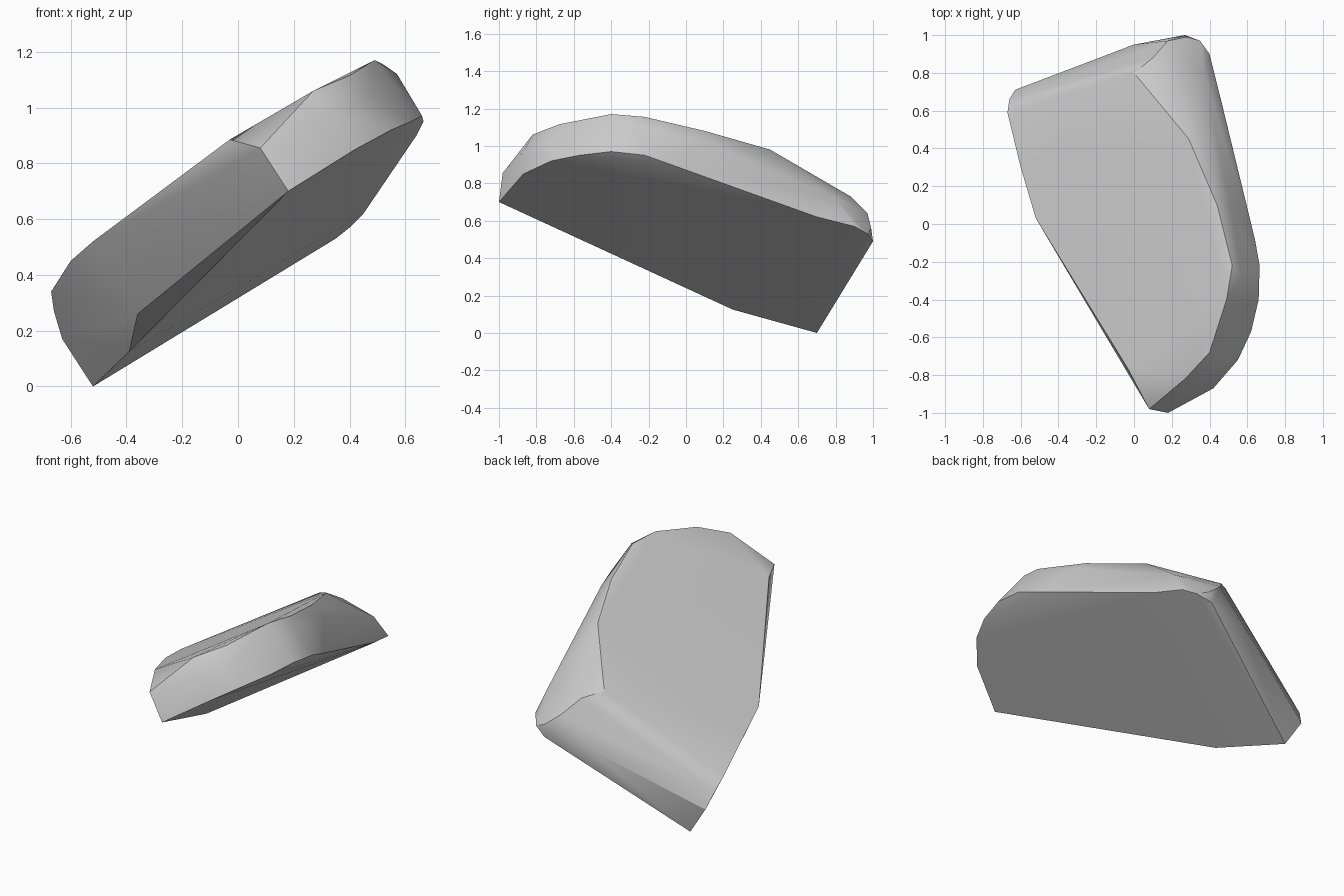
import bpy
import bmesh
import math

# Remove the default object only
default_object = bpy.data.objects.get("Cube")
if default_object:
    bpy.data.objects.remove(default_object, do_unlink=True)


def make_material(name, colour):
    material = bpy.data.materials.new(name)
    material.use_nodes = True
    material.diffuse_color = colour
    shader = material.node_tree.nodes["Principled BSDF"]
    shader.inputs["Base Color"].default_value = colour
    return material


def convex_solid(name, profiles, material, smooth_angle):
    """Wrap a closed convex skin around a stack of profile curves."""
    mesh = bpy.data.meshes.new(name)
    solid = bmesh.new()
    for profile in profiles:
        for point in profile:
            solid.verts.new(point)

    # Skin the profiles and drop any points left inside
    hull = bmesh.ops.convex_hull(solid, input=solid.verts[:])
    unused = {item for item in hull["geom_interior"] + hull["geom_unused"]
              if isinstance(item, bmesh.types.BMVert)}
    bmesh.ops.delete(solid, geom=list(unused), context="VERTS")

    # Merge nearly flat triangles into clean panels
    bmesh.ops.dissolve_limit(solid, angle_limit=math.radians(2),
                             verts=solid.verts[:], edges=solid.edges[:])
    bmesh.ops.recalc_face_normals(solid, faces=solid.faces[:])
    solid.to_mesh(mesh)
    solid.free()

    body = bpy.data.objects.new(name, mesh)
    bpy.context.collection.objects.link(body)
    mesh.materials.append(material)
    bpy.ops.object.select_all(action="DESELECT")
    body.select_set(True)
    bpy.context.view_layer.objects.active = body
    bpy.ops.object.shade_smooth_by_angle(angle=math.radians(smooth_angle))

    # Keep the broad panels flat in shading and the rounded edges soft
    weighting = body.modifiers.new("panel_normals", "WEIGHTED_NORMAL")
    weighting.keep_sharp = True
    return body


# Sharp rim around the tilted underside
base_rim = [
    (-.52, .70, 0), (-.39, .25, .125), (.18, -1, .70),
    (.42, -.87, .85), (.55, -.72, .92), (.62, -.57, .95),
    (.66, -.4, .97), (.665, -.22, .95), (.64, -.08, .9),
    (.45, .7, .62), (.4, .9, .57), (.35, .97, .53), (.27, 1, .49),
]

# Steep side wall where it begins to round over
shoulder = [
    (.08, -.98, .855), (.35, -.86, .98), (.48, -.7, 1.04),
    (.57, -.28, 1.12), (.51, .1, 1.02), (.42, .45, .87),
    (.37, .8, .72), (.28, .99, .56),
]

# Edge of the broad upper panel
crown = [
    (-.03, -.77, .885), (.27, -.82, 1.06), (.4, -.68, 1.115),
    (.49, -.4, 1.17), (.52, -.22, 1.155), (.44, .1, 1.08),
    (.29, .45, .98), (.1, .88, .73), (0, .8, .77),
]

# Rounded tail and the straight cut along the side
tail = [
    (-.52, .03, .52), (-.6, .3, .45), (-.67, .59, .34),
    (-.66, .66, .27), (-.63, .71, .17), (-.36, 0, .26),
    (0, .95, .47), (.18, .97, .64),
]

stone_grey = make_material("stone_grey", (.6, .6, .6, 1))
convex_solid("rounded_shard", [base_rim, shoulder, crown, tail],
             stone_grey, smooth_angle=32)
